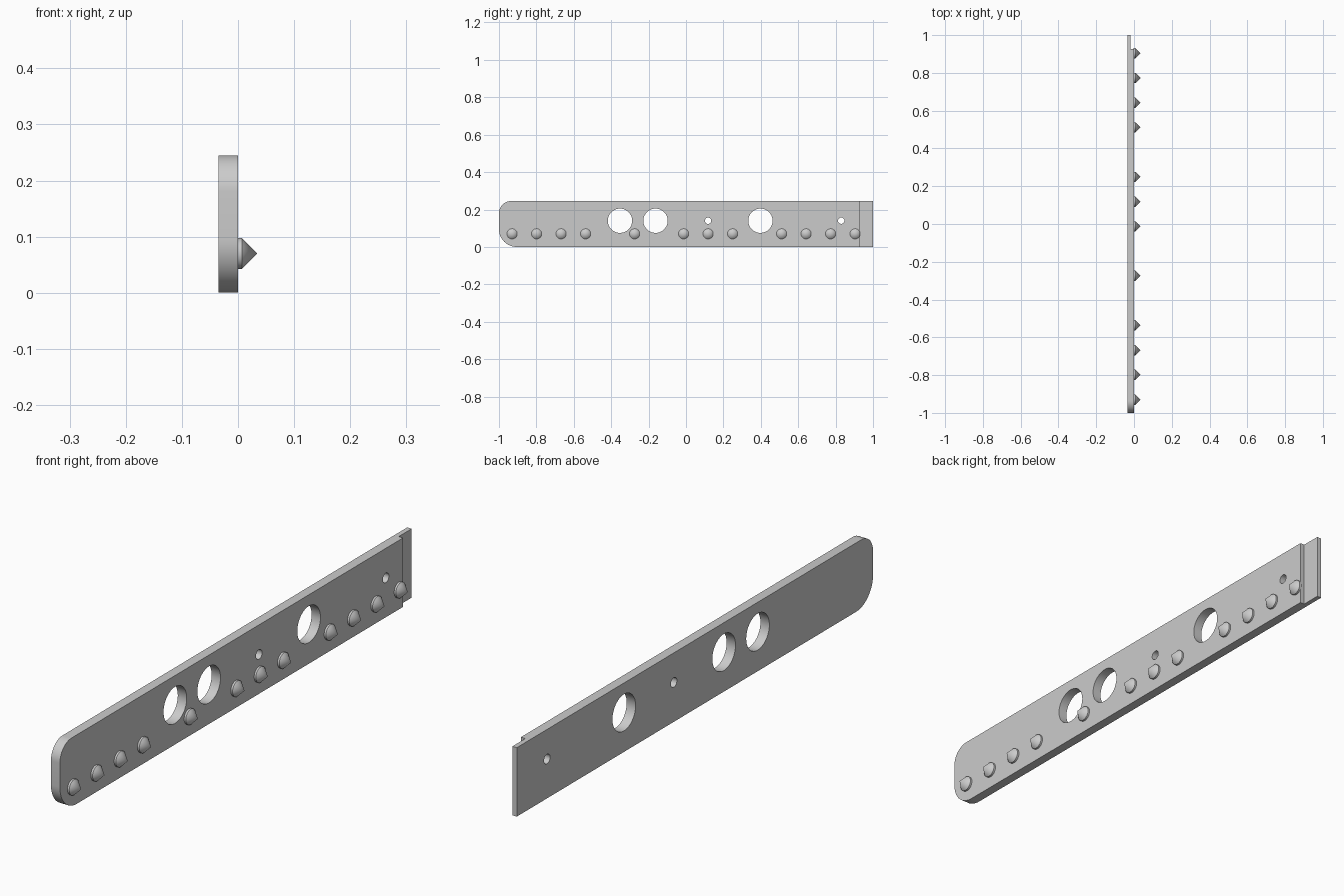
import bpy, bmesh
from math import pi, sin, cos
from mathutils import Matrix

cube = bpy.data.objects.get("Cube")
if cube:
    bpy.data.objects.remove(cube, do_unlink=True)

THICK, HEIGHT = 0.035, 0.245

grey = bpy.data.materials.new("plain grey")
grey.use_nodes = True
colour = (0.6, 0.6, 0.6, 1)
grey.diffuse_color = colour
grey.node_tree.nodes["Principled BSDF"].inputs["Base Color"].default_value = colour


def make_object(name, bm):
    bmesh.ops.recalc_face_normals(bm, faces=bm.faces)
    mesh = bpy.data.meshes.new(name)
    bm.to_mesh(mesh)
    bm.free()
    mesh.materials.append(grey)
    obj = bpy.data.objects.new(name, mesh)
    bpy.context.collection.objects.link(obj)
    return obj


def shade(obj):
    bpy.ops.object.select_all(action="DESELECT")
    obj.select_set(True)
    bpy.context.view_layer.objects.active = obj
    bpy.ops.object.shade_smooth_by_angle(angle=pi / 6)


def cone_along_x(bm, x0, x1, y, z, r0, r1, sides):
    place = Matrix.Translation(((x0 + x1) / 2, y, z)) @ Matrix.Rotation(pi / 2, 4, "Y")
    bmesh.ops.create_cone(bm, cap_ends=True, segments=sides, radius1=r0, radius2=r1,
                          depth=x1 - x0, matrix=place)


def arc(y, z, r, start, steps=16):
    return [(y + r * cos(start + pi / 2 * i / steps), z + r * sin(start + pi / 2 * i / steps))
            for i in range(steps + 1)]


# Flat bar with two rounded corners at the front end
TOP_R, LOW_R = 0.065, 0.095
outline = [(1, 0), (1, HEIGHT)]
outline += arc(-1 + TOP_R, HEIGHT - TOP_R, TOP_R, pi / 2)
outline += arc(-1 + LOW_R, LOW_R, LOW_R, pi)
bm = bmesh.new()
face = bm.faces.new([bm.verts.new((-THICK, y, z)) for y, z in outline])
extruded = bmesh.ops.extrude_face_region(bm, geom=[face])["geom"]
bmesh.ops.translate(bm, vec=(THICK, 0, 0),
                    verts=[v for v in extruded if isinstance(v, bmesh.types.BMVert)])
bar = make_object("bar", bm)

# Cutters: round holes and the step that leaves a thin lip at the back end
bm = bmesh.new()
for y, radius in ((-0.353, 0.065), (-0.163, 0.065), (0.398, 0.065), (0.118, 0.017), (0.83, 0.017)):
    cone_along_x(bm, -0.1, 0.1, y, 0.14, radius, radius, 48)
step = bmesh.ops.create_cube(bm, size=1)["verts"]
bmesh.ops.scale(bm, vec=(0.1, 0.2, 0.6), verts=step)
bmesh.ops.translate(bm, vec=(0.05 - THICK / 2, 1.027, HEIGHT / 2), verts=step)
cutter = make_object("bar_cutter", bm)
cutter.hide_render = True

cut = bar.modifiers.new("holes and step", "BOOLEAN")
cut.operation = "DIFFERENCE"
cut.solver = "EXACT"
cut.object = cutter
bpy.context.view_layer.objects.active = bar
bpy.ops.object.modifier_apply(modifier=cut.name)
bpy.data.objects.remove(cutter, do_unlink=True)
shade(bar)

# Pointed studs on an even pitch, with some places left empty
PITCH, STUD_R, COLLAR = 0.131, 0.0275, 0.007
for slot in range(15):
    if slot in (4, 6, 10):
        continue
    y = -0.93 + slot * PITCH
    bm = bmesh.new()
    cone_along_x(bm, -0.002, COLLAR, y, 0.07, STUD_R, STUD_R, 32)
    cone_along_x(bm, COLLAR, COLLAR + STUD_R, y, 0.07, STUD_R, 0, 32)
    bmesh.ops.remove_doubles(bm, verts=bm.verts, dist=0.0002)
    # Drop the hidden discs where the collar meets the point
    inner = [f for f in bm.faces if len(f.verts) > 4 and f.calc_center_median().x > 0.001]
    bmesh.ops.delete(bm, geom=inner, context="FACES_ONLY")
    shade(make_object(f"stud_{slot + 1}", bm))
